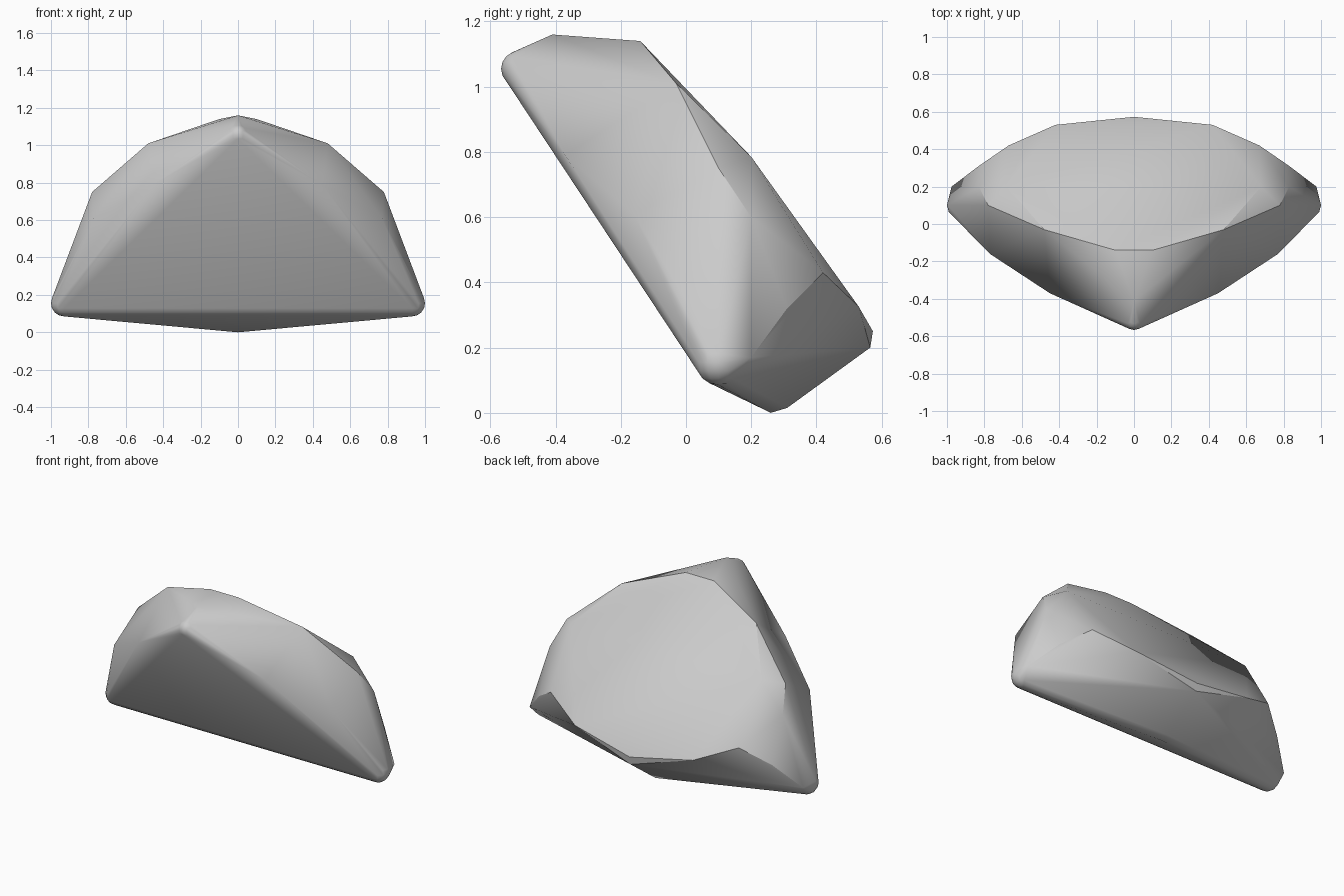
import bpy, bmesh, math
from mathutils import Vector, Matrix

if "Cube" in bpy.data.objects:
    bpy.data.objects.remove(bpy.data.objects["Cube"])

bm = bmesh.new()

def corner(x, y, z, r):
    # small ball that rounds a main corner of the hull
    bmesh.ops.create_uvsphere(bm, u_segments=12, v_segments=8, radius=r,
                              matrix=Matrix.Translation((x, y, z)))

# rounded main corners: two low ones and the top one
for s in (-1, 1):
    corner(0.93 * s, 0.10, 0.155, 0.07)
corner(0, -0.513, 1.055, 0.054)

# centre-line points: top ridge, then underside
for p in [(0, -0.41, 1.16), (0, 0.26, 0), (0, 0.31, 0.015),
          (0, 0.565, 0.20), (0, 0.573, 0.25)]:
    bm.verts.new(p)

# mirrored points: bulging sides and back rim
side = [(0.45, -0.37, 0.79), (0.77, -0.16, 0.61), (0.10, -0.14, 1.14),
        (0.48, -0.03, 1.01), (0.78, 0.10, 0.75), (0.68, 0.20, 0.785),
        (0.83, 0.20, 0.60), (0.67, 0.42, 0.43), (0.83, 0.31, 0.32),
        (0.42, 0.53, 0.325), (0.975, 0.20, 0.17)]
for x, y, z in side:
    for s in (-1, 1):
        bm.verts.new((x * s, y, z))

# wrap everything in one convex stone and drop what lies inside
old = bm.faces[:]
bmesh.ops.delete(bm, geom=old, context='FACES_ONLY')
bmesh.ops.delete(bm, geom=bm.edges[:], context='EDGES_FACES')
pts = [v.co.copy() for v in bm.verts]
bm.free()
bm = bmesh.new()
for p in pts:
    bm.verts.new(p)
bmesh.ops.convex_hull(bm, input=bm.verts[:])
bmesh.ops.delete(bm, geom=[v for v in bm.verts if not v.link_faces], context='VERTS')
bmesh.ops.recalc_face_normals(bm, faces=bm.faces[:])

me = bpy.data.meshes.new("stone")
bm.to_mesh(me)
bm.free()
ob = bpy.data.objects.new("stone", me)
bpy.context.collection.objects.link(ob)
bpy.context.view_layer.objects.active = ob
ob.select_set(True)
bpy.ops.object.shade_smooth_by_angle(angle=math.radians(30))
